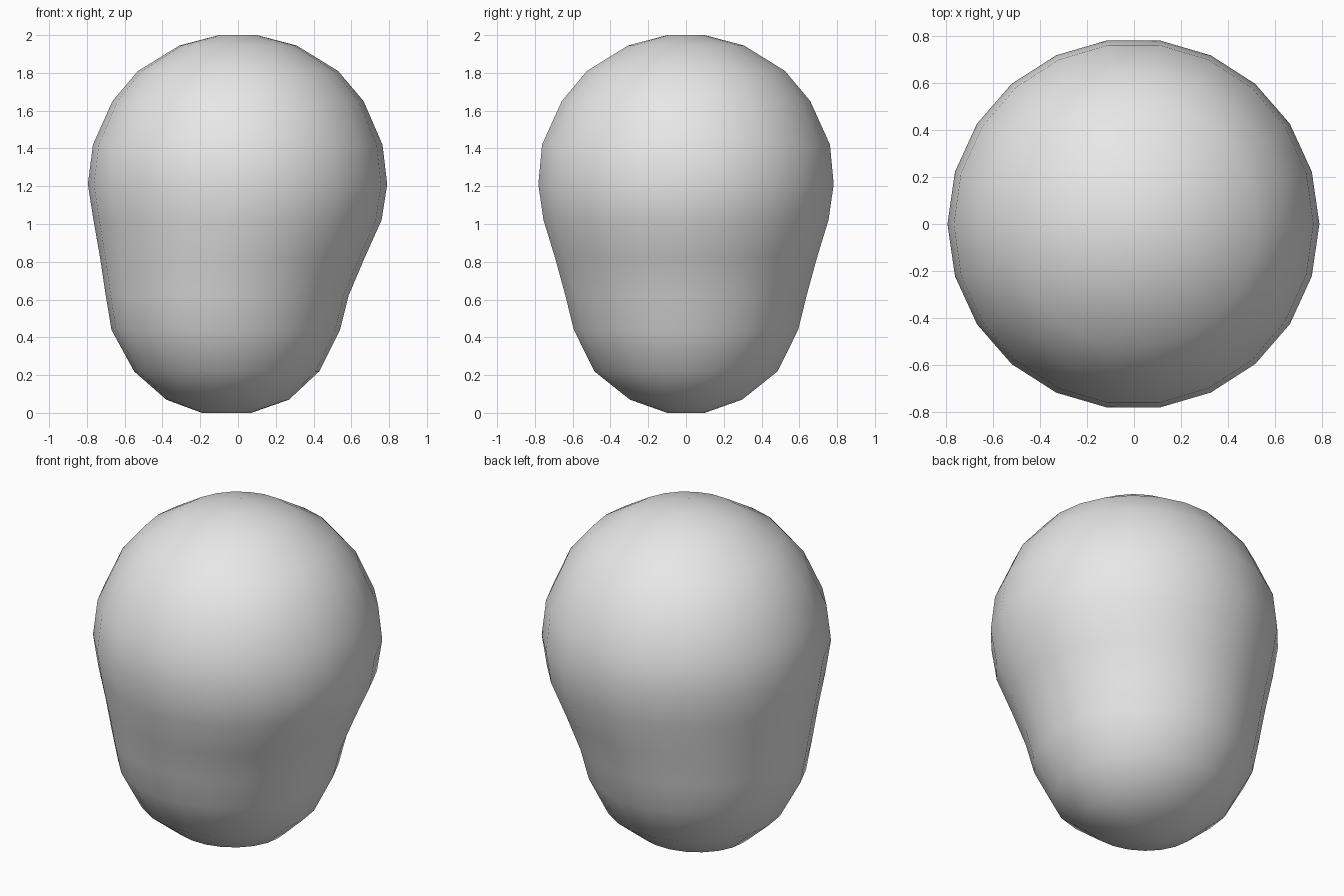
import bpy, bmesh, math

if "Cube" in bpy.data.objects:
    bpy.data.objects.remove(bpy.data.objects["Cube"])

SEGMENTS = 22

# Rings of the body: height, left x, right x, half depth
rings = [
    (0.00, -0.19, 0.07, 0.10),
    (0.07, -0.38, 0.27, 0.30),
    (0.22, -0.55, 0.43, 0.49),
    (0.44, -0.67, 0.54, 0.60),
    (0.62, -0.70, 0.585, 0.645),
    (0.82, -0.73, 0.67, 0.70),
    (1.02, -0.765, 0.76, 0.762),
    (1.21, -0.795, 0.79, 0.79),
    (1.42, -0.768, 0.765, 0.77),
    (1.65, -0.665, 0.665, 0.665),
    (1.81, -0.53, 0.53, 0.53),
    (1.945, -0.31, 0.31, 0.31),
    (2.00, -0.10, 0.10, 0.10),
]

# Soft rounded body, broad above and offset to one side below
bm = bmesh.new()
loops = []
for z, left, right, depth in rings:
    cx, rx = (left + right) / 2, (right - left) / 2
    loops.append([bm.verts.new((cx + rx * math.cos(a), depth * math.sin(a), z))
                  for a in (2 * math.pi * i / SEGMENTS for i in range(SEGMENTS))])
for low, high in zip(loops, loops[1:]):
    for i in range(SEGMENTS):
        j = (i + 1) % SEGMENTS
        bm.faces.new((low[i], low[j], high[j], high[i]))

# Small flat caps
bm.faces.new(loops[0][::-1])
bm.faces.new(loops[-1])
for face in bm.faces:
    face.smooth = True

mesh = bpy.data.meshes.new("rounded_body")
bm.to_mesh(mesh)
bm.free()

# Plain grey surface
grey = bpy.data.materials.new("light grey")
grey.diffuse_color = (0.8, 0.8, 0.8, 1)
grey.use_nodes = True
grey.node_tree.nodes["Principled BSDF"].inputs["Base Color"].default_value = grey.diffuse_color
mesh.materials.append(grey)
body = bpy.data.objects.new("rounded_body", mesh)
bpy.context.collection.objects.link(body)
